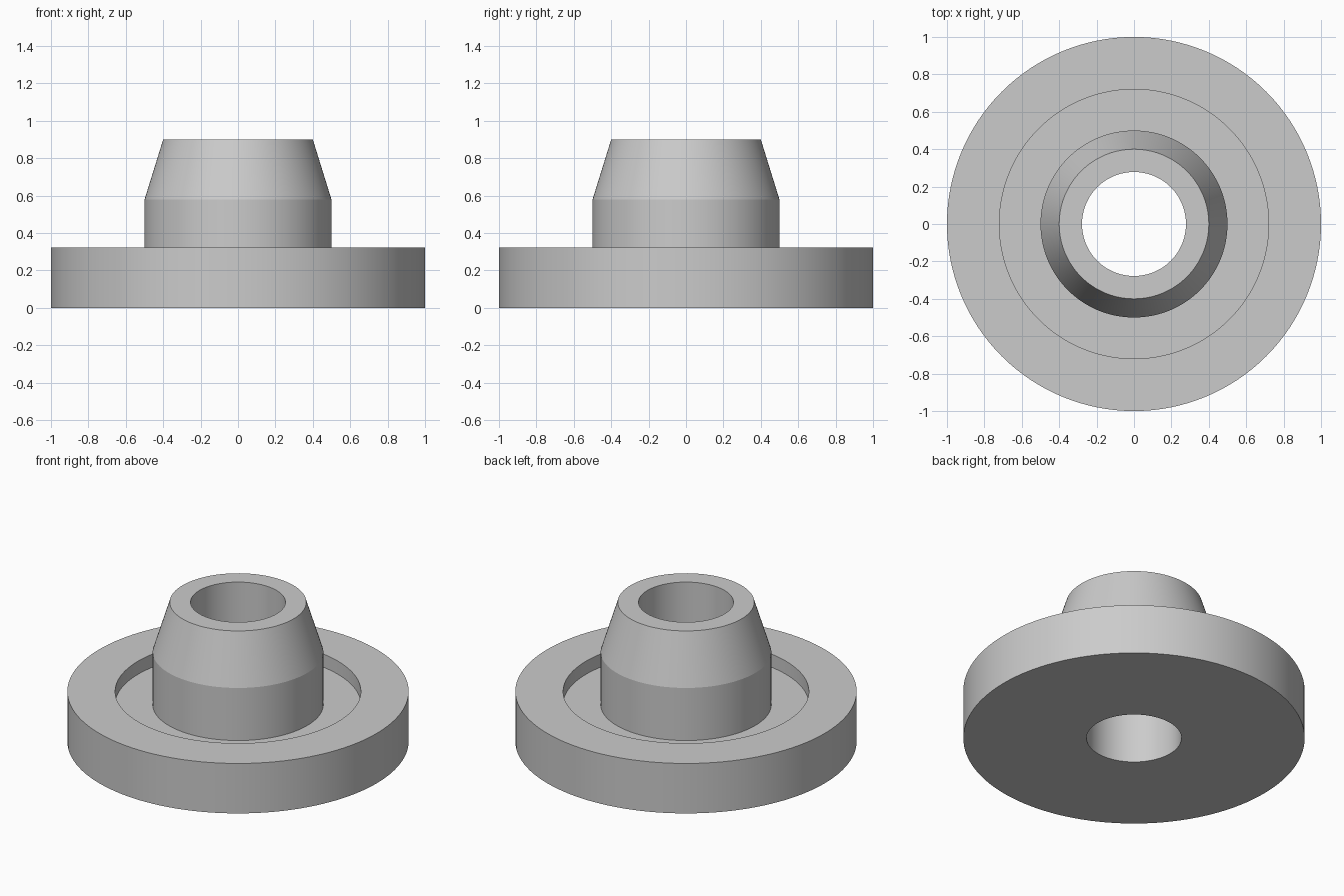
import bpy, bmesh, math
from mathutils import Matrix, Vector

cube = bpy.data.objects.get("Cube")
if cube:
    bpy.data.objects.remove(cube, do_unlink=True)

SEGMENTS = 128

# Single plain grey
grey = bpy.data.materials.new("plain_grey")
grey.use_nodes = True
colour = (0.6, 0.6, 0.6, 1)
grey.diffuse_color = colour
grey.node_tree.nodes["Principled BSDF"].inputs["Base Color"].default_value = colour


def lathe(name, profile):
    """Revolve a closed (radius, height) outline around the z axis."""
    bm = bmesh.new()
    verts = [bm.verts.new((r, 0, z)) for r, z in profile]
    edges = [bm.edges.new((a, b)) for a, b in zip(verts, verts[1:] + verts[:1])]
    bmesh.ops.spin(bm, geom=verts + edges, cent=(0, 0, 0), axis=(0, 0, 1),
                   angle=math.tau, steps=SEGMENTS, use_merge=True)
    bmesh.ops.remove_doubles(bm, verts=bm.verts[:], dist=1e-5)
    bmesh.ops.recalc_face_normals(bm, faces=bm.faces[:])
    mesh = bpy.data.meshes.new(name)
    bm.to_mesh(mesh)
    bm.free()
    mesh.materials.append(grey)
    obj = bpy.data.objects.new(name, mesh)
    bpy.context.collection.objects.link(obj)
    bpy.ops.object.select_all(action="DESELECT")
    obj.select_set(True)
    bpy.context.view_layer.objects.active = obj
    bpy.ops.object.shade_smooth_by_angle(angle=math.radians(15))
    return obj


# Round flange with a recessed floor, a tapered hub and a through bore
lathe("flanged_hub", [
    (0.278, 0), (1, 0), (1, 0.323),          # underside and outer wall
    (0.72, 0.323), (0.72, 0.238),            # rim and recess wall
    (0.5, 0.238), (0.5, 0.578),              # recess floor and hub wall
    (0.4, 0.9), (0.278, 0.9),                # taper and hub top
])
